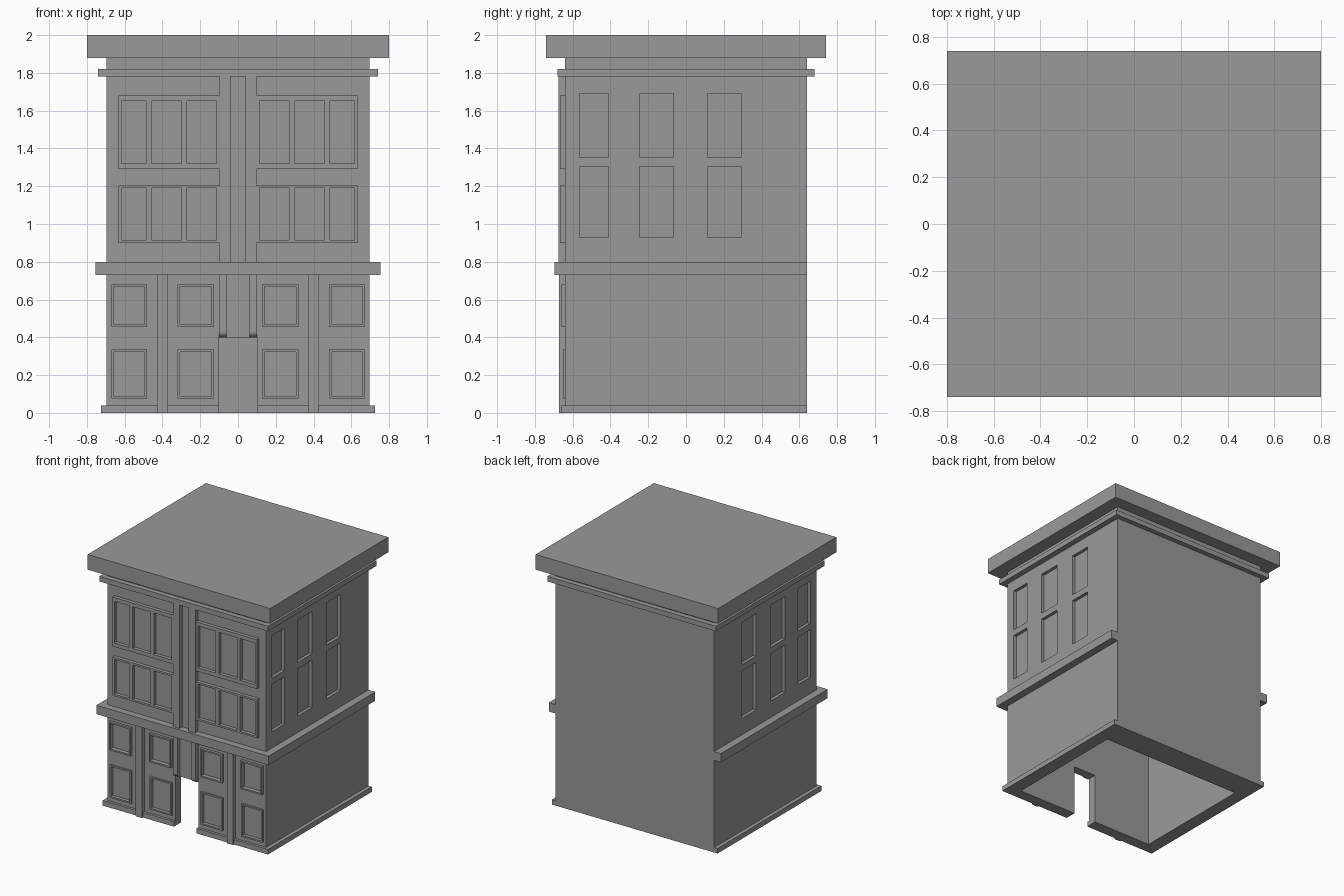
import bpy, bmesh, math
from mathutils import Matrix, Vector

old = bpy.data.objects.get("Cube")
if old:
    bpy.data.objects.remove(old, do_unlink=True)

# Single stone colour
GREY = (0.32, 0.32, 0.32, 1)
stone = bpy.data.materials.new("stone grey")
stone.use_nodes = True
stone.diffuse_color = GREY
bsdf = next(n for n in stone.node_tree.nodes if n.type == 'BSDF_PRINCIPLED')
bsdf.inputs["Base Color"].default_value = GREY

WALL = -0.64      # front wall plane
BACK = 0.64
SIDE = 0.695


def finish(name, bm):
    bmesh.ops.recalc_face_normals(bm, faces=bm.faces)
    mesh = bpy.data.meshes.new(name)
    bm.to_mesh(mesh)
    bm.free()
    mesh.materials.append(stone)
    ob = bpy.data.objects.new(name, mesh)
    bpy.context.scene.collection.objects.link(ob)
    return ob


def boxes(name, spans):
    """One object from boxes given as ((x0, x1), (y0, y1), (z0, z1))."""
    bm = bmesh.new()
    for span in spans:
        centre = Vector([(a + b) / 2 for a, b in span])
        size = [b - a for a, b in span]
        bmesh.ops.create_cube(bm, size=1, matrix=Matrix.Translation(centre) @ Matrix.Diagonal((*size, 1)))
    return finish(name, bm)


def cut(ob, cutters):
    for c in cutters:
        c.hide_render = True
        mod = ob.modifiers.new("cut", 'BOOLEAN')
        mod.operation = 'DIFFERENCE'
        mod.solver = 'EXACT'
        mod.object = c
    bpy.context.view_layer.update()
    graph = bpy.context.evaluated_depsgraph_get()
    mesh = bpy.data.meshes.new_from_object(ob.evaluated_get(graph))
    ob.modifiers.clear()
    ob.data = mesh


def frame(name, outer_x, outer_z, holes, hole_z, front):
    """Raised frame made of two rails and the stiles between the holes."""
    depth = (front, WALL + 0.005)
    spans = [(outer_x, depth, (outer_z[0], hole_z[0])),
             (outer_x, depth, (hole_z[1], outer_z[1]))]
    edges = [outer_x[0]] + [x for h in holes for x in h] + [outer_x[1]]
    for a, b in zip(edges[::2], edges[1::2]):
        spans.append(((a, b), depth, hole_z))
    return boxes(name, spans)


# Main block with hollow ground floor
block = boxes("main_walls", [((-SIDE, SIDE), (WALL, BACK), (0, 1.88))])
plinth = boxes("plinth", [((-0.725, 0.725), (-0.66, BACK), (0, 0.04))])
room = boxes("room_cutter", [((-0.62, 0.62), (-0.57, 0.43), (-0.1, 0.77))])
door = boxes("doorway_cutter", [((-0.1, 0.1), (-0.8, -0.5), (-0.1, 0.4))])

# Side window recesses
side_spans = []
for y in ((-0.565, -0.41), (-0.245, -0.065), (0.115, 0.29)):
    for z in ((0.93, 1.305), (1.355, 1.69)):
        for x in ((-0.8, -SIDE + 0.025), (SIDE - 0.025, 0.8)):
            side_spans.append((x, y, z))
side_windows = boxes("side_window_cutter", side_spans)

# Ground floor windows: thin raised frames around sunken panes
pane_spans = []
for side, sign in (("right", -1), ("left", 1)):
    for place, near, far in (("inner", 0.128, 0.32), ("outer", 0.482, 0.67)):
        x = tuple(sorted((sign * near, sign * far)))
        for row, z, front in (("lower", (0.075, 0.335), -0.652), ("upper", (0.455, 0.68), -0.66)):
            hole_x = (x[0] + 0.012, x[1] - 0.012)
            hole_z = (z[0] + 0.012, z[1] - 0.012)
            frame(f"{side}_{place}_{row}_window_frame", x, z, [hole_x], hole_z, front)
            pane_spans.append((hole_x, (-0.8, WALL + 0.015), hole_z))
panes = boxes("front_pane_cutter", pane_spans)

cut(block, [room, door, side_windows, panes])
cut(plinth, [room, door])
for c in (room, door, side_windows, panes):
    bpy.data.objects.remove(c, do_unlink=True)

# Upper floor window groups
lights = ((0.115, 0.27), (0.3, 0.457), (0.487, 0.617))
for side, sign in (("right", -1), ("left", 1)):
    holes = sorted(tuple(sorted((sign * a, sign * b))) for a, b in lights)
    outer = tuple(sorted((sign * 0.098, sign * 0.633)))
    frame(f"{side}_first_floor_windows", outer, (0.9, 1.205), holes, (0.915, 1.19), -0.668)
    frame(f"{side}_second_floor_windows", outer, (1.29, 1.68), holes, (1.32, 1.65), -0.668)

# Pilasters
for side, sign in (("right", -1), ("left", 1)):
    centre = tuple(sorted((sign * 0.04, sign * 0.098)))
    boxes(f"{side}_centre_pilaster", [(centre, (-0.675, WALL + 0.005), (0.8, 1.78))])
    shop = tuple(sorted((sign * 0.372, sign * 0.428)))
    boxes(f"{side}_ground_pilaster", [(shop, (-0.672, WALL + 0.005), (0, 0.73))])

# Door brackets with rounded feet
for side, x0 in (("right", -0.1), ("left", 0.062)):
    bm = bmesh.new()
    profile = [(WALL, 0.73), (-0.672, 0.73)]
    for i in range(7):
        a = math.radians(15 * i)
        profile.append((WALL - 0.032 * math.cos(a), 0.432 - 0.032 * math.sin(a)))
    face = bm.faces.new([bm.verts.new((x0, y, z)) for y, z in profile])
    ext = bmesh.ops.extrude_face_region(bm, geom=[face])
    verts = [v for v in ext["geom"] if isinstance(v, bmesh.types.BMVert)]
    bmesh.ops.translate(bm, verts=verts, vec=(0.038, 0, 0))
    finish(f"{side}_door_bracket", bm)

# String course, cornice moulding and roof slab
boxes("string_course", [((-0.755, 0.755), (-0.695, -0.6), (0.73, 0.8)),
                        ((-0.755, -0.66), (-0.6, BACK), (0.73, 0.8)),
                        ((0.66, 0.755), (-0.6, BACK), (0.73, 0.8))])
boxes("cornice_moulding", [((-0.74, 0.74), (-0.68, 0.68), (1.78, 1.82))])
boxes("roof_slab", [((-0.8, 0.8), (-0.74, 0.74), (1.88, 2.0))])
